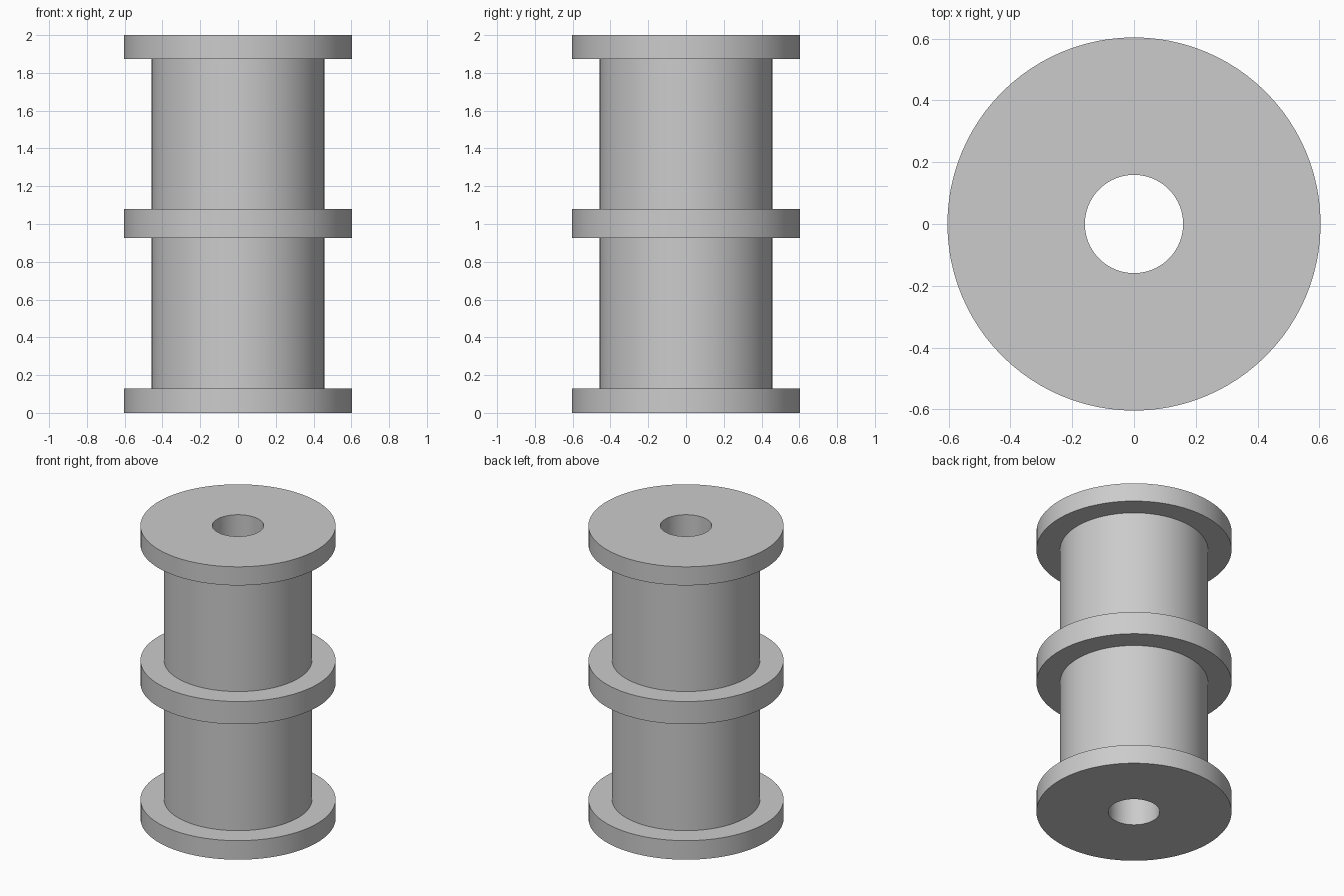
import bpy
import bmesh
import math

cube = bpy.data.objects.get("Cube")
if cube:
    bpy.data.objects.remove(cube, do_unlink=True)

BORE, CORE, RIM = 0.159, 0.458, 0.604
SEGMENTS = 96

# Grey finish
grey = bpy.data.materials.new("light grey")
grey.use_nodes = True
colour = (0.6, 0.6, 0.6, 1.0)
grey.diffuse_color = colour
grey.node_tree.nodes["Principled BSDF"].inputs["Base Color"].default_value = colour

# Cross-section: three flanges joined by two drums, with a bore through the axis
flanges = [(0.0, 0.13), (0.925, 1.08), (1.873, 2.0)]
profile = [(BORE, 0.0)]
for low, high in flanges:
    if low > 0:
        profile.append((CORE, low))
    profile += [(RIM, low), (RIM, high)]
    if high < 2:
        profile.append((CORE, high))
profile.append((BORE, 2.0))

# Revolve the closed cross-section
bm = bmesh.new()
verts = [bm.verts.new((r, 0, z)) for r, z in profile]
edges = [bm.edges.new((v, verts[(i + 1) % len(verts)])) for i, v in enumerate(verts)]
bmesh.ops.spin(bm, geom=verts + edges, cent=(0, 0, 0), axis=(0, 0, 1),
               angle=math.tau, steps=SEGMENTS, use_merge=True)
bmesh.ops.remove_doubles(bm, verts=bm.verts[:], dist=0.0001)
bmesh.ops.recalc_face_normals(bm, faces=bm.faces[:])
mesh = bpy.data.meshes.new("double_spool")
bm.to_mesh(mesh)
bm.free()
mesh.materials.append(grey)

spool = bpy.data.objects.new("double_spool", mesh)
bpy.context.collection.objects.link(spool)

# Smooth curved walls with crisp rims
bpy.ops.object.select_all(action="DESELECT")
spool.select_set(True)
bpy.context.view_layer.objects.active = spool
bpy.ops.object.shade_smooth_by_angle(angle=math.radians(30))
